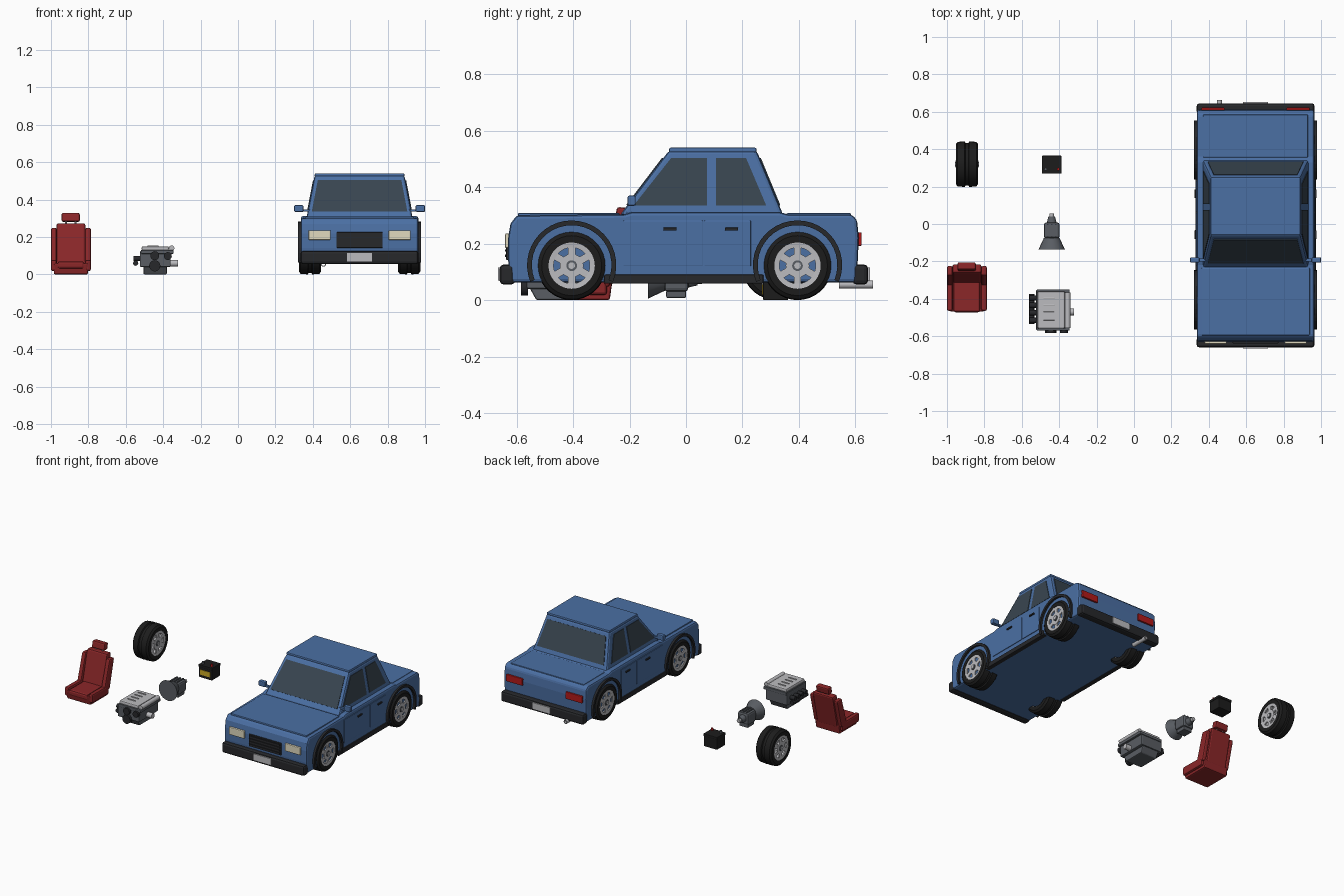
import bpy, bmesh, math
from mathutils import Matrix, Vector

if "Cube" in bpy.data.objects:
    bpy.data.objects.remove(bpy.data.objects["Cube"])

def mat(name, r, g, b):
    m = bpy.data.materials.new(name)
    m.diffuse_color = (r, g, b, 1)
    m.use_nodes = True
    m.node_tree.nodes["Principled BSDF"].inputs["Base Color"].default_value = m.diffuse_color
    return m

BLUE = mat("blue_paint", 0.07, 0.16, 0.37)
DARK = mat("dark_trim", 0.02, 0.021, 0.024)
RUBBER = mat("rubber", 0.012, 0.012, 0.012)
GLASS = mat("glass", 0.04, 0.06, 0.08)
RED = mat("red_fabric", 0.26, 0.02, 0.022)
LAMP = mat("red_lamp", 0.45, 0.01, 0.01)
CREAM = mat("lamp_cream", 0.75, 0.7, 0.52)
SILVER = mat("silver", 0.5, 0.5, 0.52)
IRON = mat("iron", 0.1, 0.11, 0.125)
YELLOW = mat("yellow_label", 0.6, 0.4, 0.02)

def finish(name, bm, m, bevel=0, smooth=False):
    bmesh.ops.recalc_face_normals(bm, faces=bm.faces)
    me = bpy.data.meshes.new(name)
    bm.to_mesh(me)
    bm.free()
    ob = bpy.data.objects.new(name, me)
    bpy.context.collection.objects.link(ob)
    me.materials.append(m)
    if bevel:
        b = ob.modifiers.new("bevel", 'BEVEL')
        b.width, b.segments, b.limit_method = bevel, 2, 'ANGLE'
    if smooth:
        bpy.ops.object.select_all(action='DESELECT')
        ob.select_set(True)
        bpy.context.view_layer.objects.active = ob
        bpy.ops.object.shade_smooth_by_angle(angle=math.radians(35))
    return ob

def box(name, x, y, z, m, bevel=0):
    bm = bmesh.new()
    c = [(a[0] + a[1]) / 2 for a in (x, y, z)]
    s = [abs(a[1] - a[0]) for a in (x, y, z)]
    bmesh.ops.create_cube(bm, size=1, matrix=Matrix.Translation(c) @ Matrix.Diagonal((*s, 1)))
    return finish(name, bm, m, bevel)

ROT = {'x': Matrix.Rotation(math.pi / 2, 4, 'Y'), 'y': Matrix.Rotation(-math.pi / 2, 4, 'X'), 'z': Matrix()}

def cyl(name, c, r, depth, axis, m, r2=None, n=20):
    bm = bmesh.new()
    bmesh.ops.create_cone(bm, cap_ends=True, segments=n, radius1=r, radius2=r if r2 is None else r2,
                          depth=depth, matrix=Matrix.Translation(c) @ ROT[axis])
    return finish(name, bm, m, 0, True)

def prism(name, pts, x0, x1, m, bevel=0):
    # side (y, z) profile extruded along x
    bm = bmesh.new()
    f = bm.faces.new([bm.verts.new((x0, y, z)) for y, z in pts])
    r = bmesh.ops.extrude_face_region(bm, geom=[f])
    bmesh.ops.translate(bm, vec=(x1 - x0, 0, 0), verts=[v for v in r['geom'] if isinstance(v, bmesh.types.BMVert)])
    return finish(name, bm, m, bevel)

def lathe(name, prof, c, m, n=36):
    # closed (x, radius) profile turned about the x axis
    bm = bmesh.new()
    rings = [[bm.verts.new((c[0] + x, c[1] + r * math.cos(2 * math.pi * i / n), c[2] + r * math.sin(2 * math.pi * i / n)))
              for i in range(n)] for x, r in prof]
    for a, b in zip(rings, rings[1:] + rings[:1]):
        for i in range(n):
            j = (i + 1) % n
            bm.faces.new((a[i], a[j], b[j], b[i]))
    return finish(name, bm, m, 0, True)

def wheel(name, c, sides):
    half = [(0.06, 0.082), (0.06, 0.106), (0.05, 0.119), (0.012, 0.122), (0.008, 0.114)]
    lathe(name + "_tyre", half + [(-x, r) for x, r in reversed(half)], c, RUBBER)
    lathe(name + "_rim_barrel", [(-0.056, 0.078), (-0.056, 0.084), (0.056, 0.084), (0.056, 0.078)], c, SILVER)
    for s in sides:
        lathe(name + "_rim_face", [(s * 0.048, 0.064), (s * 0.056, 0.064), (s * 0.058, 0.087), (s * 0.048, 0.087)], c, SILVER)
        cyl(name + "_hub", (c[0] + s * 0.05, c[1], c[2]), 0.042, 0.014, 'x', SILVER)
        cyl(name + "_cap_ring", (c[0] + s * 0.055, c[1], c[2]), 0.019, 0.012, 'x', IRON)
        cyl(name + "_cap", (c[0] + s * 0.058, c[1], c[2]), 0.012, 0.012, 'x', SILVER, n=12)
        bm = bmesh.new()
        for k in range(6):
            M = (Matrix.Translation((c[0] + s * 0.051, c[1], c[2])) @ Matrix.Rotation(k * math.pi / 3, 4, 'X')
                 @ Matrix.Translation((0, 0, 0.052)) @ Matrix.Diagonal((0.01, 0.026, 0.04, 1)))
            bmesh.ops.create_cube(bm, size=1, matrix=M)
        finish(name + "_spokes", bm, SILVER)

CX = 0.65

# lower body with hood and boot lids
prism("body", [(-0.622, 0.062), (-0.63, 0.14), (-0.63, 0.22), (-0.622, 0.27), (-0.6, 0.3), (-0.22, 0.304), (-0.19, 0.312),
               (0.33, 0.312), (0.36, 0.304), (0.585, 0.304), (0.606, 0.285), (0.612, 0.22), (0.605, 0.062)],
      CX - 0.314, CX + 0.314, BLUE, 0.012)
box("hood", (CX - 0.29, CX + 0.29), (-0.595, -0.235), (0.29, 0.309), BLUE, 0.005)
box("boot_lid", (CX - 0.28, CX + 0.28), (0.355, 0.585), (0.29, 0.308), BLUE, 0.005)

# cabin: tapered box, with face positions as functions of height
def hx(z): return 0.284 - 0.044 * (z - 0.3) / 0.23
def fy(z): return -0.235 + 0.175 * (z - 0.3) / 0.23
def ry(z): return 0.345 - 0.095 * (z - 0.3) / 0.23

bm = bmesh.new()
rows = [[bm.verts.new((CX + sx * hx(z), f(z), z)) for sx, f in ((-1, fy), (1, fy), (1, ry), (-1, ry))] for z in (0.3, 0.53)]
bm.faces.new(rows[0])
bm.faces.new(rows[1])
for i in range(4):
    j = (i + 1) % 4
    bm.faces.new((rows[0][i], rows[0][j], rows[1][j], rows[1][i]))
finish("cabin", bm, BLUE, 0.012)
box("roof_panel", (CX - 0.24, CX + 0.24), (-0.06, 0.25), (0.522, 0.54), BLUE, 0.006)

# window panes
def pane(name, pts):
    bm = bmesh.new()
    bm.faces.new([bm.verts.new(p) for p in pts])
    ob = finish(name, bm, GLASS)
    sol = ob.modifiers.new("thickness", 'SOLIDIFY')
    sol.thickness, sol.offset = 0.008, 0

B, T = 0.335, 0.502
for name, f in (("windscreen", fy), ("rear_window", ry)):
    pane(name, [(CX + s * (hx(z) - 0.022), f(z), z) for s, z in ((-1, B), (1, B), (1, T), (-1, T))])
for s in (-1, 1):
    for name, q in (("front_side_window", [(-0.185, B), (0.075, B), (0.075, T), (-0.053, T)]),
                    ("rear_side_window", [(0.106, B), (0.284, B), (0.213, T), (0.106, T)])):
        pane(name, [(CX + s * hx(z), y, z) for y, z in q])

# both sides: doors, handles, sill, mirror, arches, wheels, lamps
for s in (-1, 1):
    def X(a, b): return (CX + s * a, CX + s * b)
    box("front_door", X(0.3, 0.318), (-0.222, 0.059), (0.12, 0.282), BLUE, 0.003)
    box("rear_door", X(0.3, 0.318), (0.065, 0.23), (0.12, 0.282), BLUE, 0.003)
    for y in (-0.08, 0.138):
        box("door_handle", X(0.315, 0.326), (y, y + 0.047), (0.246, 0.257), DARK, 0.003)
    box("sill", X(0.29, 0.322), (-0.29, 0.275), (0.058, 0.09), DARK, 0.005)
    box("mirror", X(0.3, 0.35), (-0.207, -0.178), (0.334, 0.37), BLUE, 0.006)
    box("mirror_stalk", X(0.265, 0.31), (-0.2, -0.185), (0.335, 0.348), BLUE)
    for nm, y in (("front", -0.405), ("rear", 0.395)):
        arc = [math.radians(-22 + 224 * i / 24) for i in range(25)]
        pts = [(y + 0.158 * math.cos(a), 0.124 + 0.158 * math.sin(a)) for a in arc]
        pts += [(y + 0.141 * math.cos(a), 0.124 + 0.141 * math.sin(a)) for a in reversed(arc)]
        prism(nm + "_arch_trim", pts, CX + s * 0.305, CX + s * 0.328, DARK)
        wheel(nm + "_wheel", (CX + s * 0.265, y, 0.122), (s,))
    box("headlight", X(0.155, 0.273), (-0.641, -0.61), (0.184, 0.236), CREAM, 0.005)
    box("tail_light", X(0.165, 0.29), (0.6, 0.622), (0.192, 0.24), LAMP, 0.004)

# front and rear fittings
box("grille", (CX - 0.123, CX + 0.123), (-0.637, -0.61), (0.142, 0.226), DARK, 0.003)
for i in range(4):
    box("grille_bar", (CX - 0.118, CX + 0.118), (-0.642, -0.63), (0.153 + i * 0.019, 0.161 + i * 0.019), DARK)
for nm, y0, y1, yp in (("front", -0.66, -0.605, -0.662), ("rear", 0.59, 0.645, 0.647)):
    box(nm + "_bumper", (CX - 0.315, CX + 0.315), (y0, y1), (0.055, 0.126), DARK, 0.014)
    box(nm + "_plate", (CX - 0.067, CX + 0.067), (yp - 0.004, yp + 0.004), (0.07, 0.116), SILVER)
lathe("exhaust_pipe", [(-0.06, 0.009), (-0.06, 0.014), (0.06, 0.014), (0.06, 0.009)], (0, 0, 0), SILVER, 16).matrix_world = \
    Matrix.Translation((0.457, 0.602, 0.055)) @ Matrix.Rotation(math.pi / 2, 4, 'Z')

# loose wheel
wheel("spare_wheel", (-0.893, 0.32, 0.122), (-1, 1))

# seat
prism("seat_base", [(-0.46, 0.0), (-0.27, 0.0), (-0.262, 0.06), (-0.47, 0.06)], -0.985, -0.802, RED, 0.008)
box("seat_cushion", (-0.965, -0.822), (-0.472, -0.29), (0.03, 0.07), RED, 0.012)
prism("seat_back", [(-0.318, 0.05), (-0.265, 0.04), (-0.213, 0.27), (-0.262, 0.274)], -0.97, -0.816, RED, 0.01)
for x in (-1.0, -0.817):
    prism("seat_bolster", [(-0.465, 0.018), (-0.28, 0.018), (-0.28, 0.075), (-0.465, 0.078)], x, x + 0.031, RED, 0.01)
    prism("back_bolster", [(-0.332, 0.06), (-0.272, 0.045), (-0.222, 0.245), (-0.275, 0.25)], x, x + 0.031, RED, 0.01)
prism("headrest", [(-0.253, 0.283), (-0.212, 0.28), (-0.203, 0.326), (-0.244, 0.33)], -0.943, -0.846, RED, 0.009)
for x in (-0.92, -0.869):
    cyl("headrest_post", (x, -0.233, 0.275), 0.005, 0.04, 'z', SILVER, n=10)

# engine
box("engine_block", (-0.525, -0.36), (-0.565, -0.355), (0.04, 0.125), IRON, 0.006)
prism("oil_pan", [(-0.53, 0.0), (-0.385, 0.0), (-0.36, 0.045), (-0.555, 0.045)], -0.505, -0.38, IRON, 0.006)
box("cylinder_head", (-0.52, -0.345), (-0.57, -0.35), (0.11, 0.13), IRON, 0.004)
box("valve_cover", (-0.515, -0.37), (-0.56, -0.36), (0.125, 0.15), SILVER, 0.008)
for i in range(4):
    box("cover_rib", (-0.485, -0.425), (-0.515 + i * 0.038, -0.507 + i * 0.038), (0.147, 0.155), SILVER, 0.002)
    cyl("exhaust_port", (-0.535, -0.515 + i * 0.04, 0.085), 0.014, 0.05, 'x', DARK, n=12)
cyl("exhaust_manifold", (-0.547, -0.455, 0.06), 0.014, 0.16, 'y', DARK, n=12)
cyl("intake_tube", (-0.355, -0.46, 0.14), 0.015, 0.19, 'y', SILVER, n=14)
cyl("oil_filter", (-0.345, -0.47, 0.06), 0.018, 0.05, 'x', SILVER, n=14)
for x, z, r in ((-0.445, 0.046, 0.03), (-0.445, 0.1, 0.024), (-0.375, 0.098, 0.021)):
    cyl("pulley", (x, -0.572, z), r, 0.024, 'y', DARK)

# gearbox
cyl("bell_housing", (-0.44, -0.105, 0.075), 0.07, 0.06, 'y', IRON, 0.042)
box("gearbox_case", (-0.482, -0.398), (-0.077, 0.008), (0.03, 0.11), IRON, 0.012)
box("gearbox_pan", (-0.472, -0.408), (-0.07, 0.0), (0.008, 0.035), IRON, 0.004)
for x in (-0.462, -0.44, -0.418):
    box("gearbox_rib", (x - 0.004, x + 0.004), (-0.07, 0.0), (0.1, 0.116), IRON)
cyl("tail_shaft_housing", (-0.44, 0.023, 0.07), 0.026, 0.034, 'y', IRON, 0.018, 16)
cyl("output_shaft", (-0.44, 0.042, 0.07), 0.013, 0.03, 'y', SILVER, n=12)

# battery
box("battery_case", (-0.49, -0.39), (0.273, 0.362), (0, 0.078), RUBBER, 0.004)
box("battery_lid", (-0.493, -0.387), (0.27, 0.365), (0.07, 0.088), RUBBER, 0.004)
box("battery_label", (-0.478, -0.402), (0.27, 0.28), (0.02, 0.055), YELLOW)
for x, m in ((-0.472, IRON), (-0.405, LAMP)):
    cyl("battery_terminal", (x, 0.293, 0.094), 0.008, 0.018, 'z', m, n=12)
